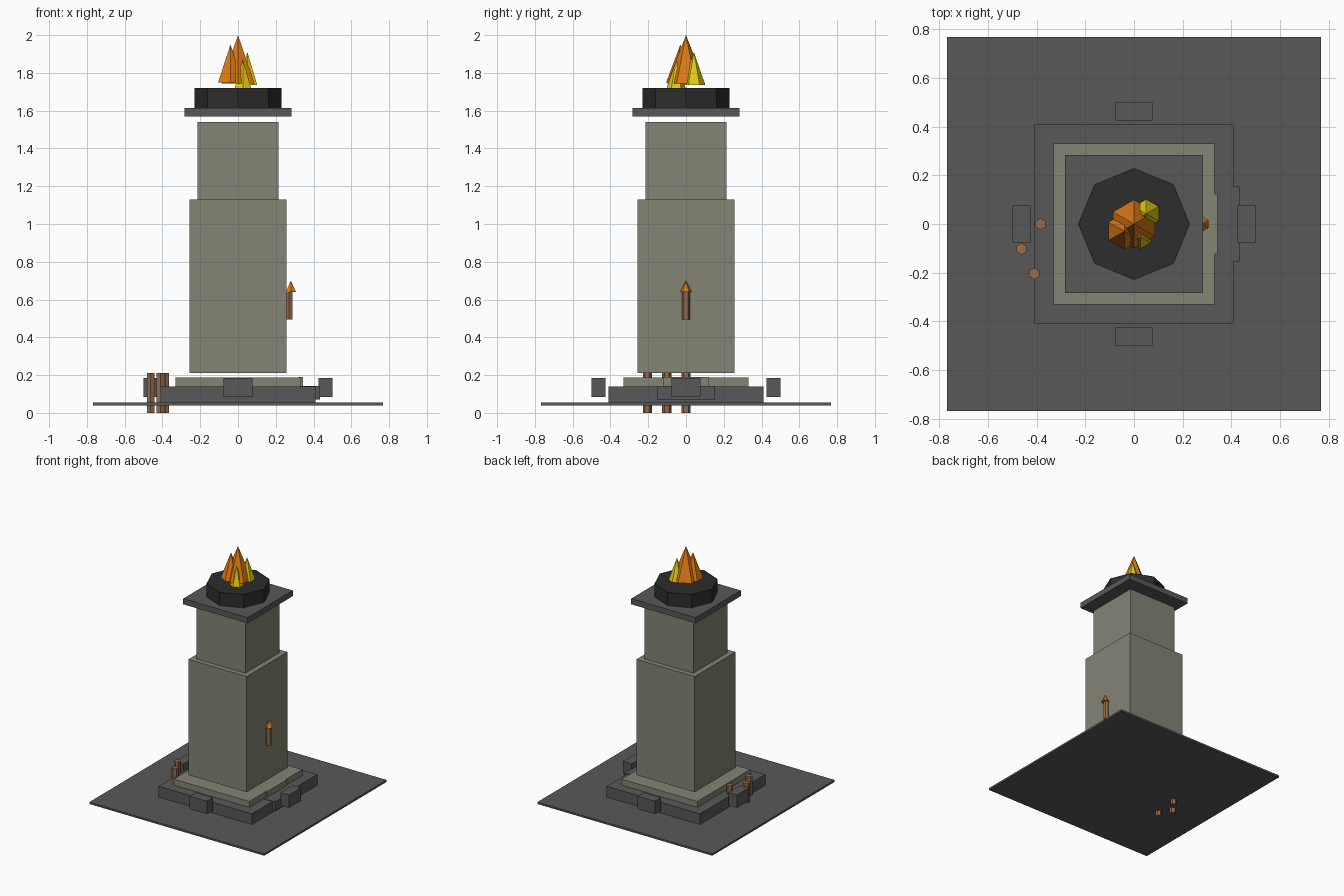
import bpy
import bmesh
from math import sin, cos, tau

default = bpy.data.objects.get("Cube")
if default:
    bpy.data.objects.remove(default, do_unlink=True)


def material(name, rgb):
    # sRGB bytes to linear colour
    lin = [((c / 255 + 0.055) / 1.055) ** 2.4 for c in rgb]
    m = bpy.data.materials.new(name)
    m.use_nodes = True
    m.diffuse_color = (*lin, 1)
    bsdf = m.node_tree.nodes["Principled BSDF"]
    bsdf.inputs["Base Color"].default_value = (*lin, 1)
    return m


dark_stone = material("dark stone", (88, 88, 88))
pale_stone = material("pale stone", (131, 132, 116))
iron = material("black iron", (45, 45, 45))
wood = material("wood", (150, 108, 76))
orange = material("flame orange", (222, 122, 18))
yellow = material("flame yellow", (228, 204, 20))


def finish(name, bm, mat):
    bmesh.ops.recalc_face_normals(bm, faces=bm.faces)
    mesh = bpy.data.meshes.new(name)
    bm.to_mesh(mesh)
    bm.free()
    mesh.materials.append(mat)
    bpy.context.collection.objects.link(bpy.data.objects.new(name, mesh))


def box(name, x, y, z, mat):
    """Box from (low, high) ranges."""
    bm = bmesh.new()
    bmesh.ops.create_cube(bm, size=1)
    for v in bm.verts:
        for i, (lo, hi) in enumerate((x, y, z)):
            v.co[i] = hi if v.co[i] > 0 else lo
    finish(name, bm, mat)


def square(name, half, z, mat):
    box(name, (-half, half), (-half, half), z, mat)


def upright(name, sides, center, radius, z, mat, pointed=False):
    """Prism or pyramid with a corner facing +y."""
    bm = bmesh.new()
    cx, cy = center
    ring = [(cx + radius * sin(tau * k / sides), cy + radius * cos(tau * k / sides))
            for k in range(sides)]
    low = [bm.verts.new((px, py, z[0])) for px, py in ring]
    bm.faces.new(low)
    if pointed:
        tip = bm.verts.new((cx, cy, z[1]))
    else:
        high = [bm.verts.new((px, py, z[1])) for px, py in ring]
        bm.faces.new(high)
    for k in range(sides):
        n = (k + 1) % sides
        bm.faces.new((low[k], low[n], tip) if pointed
                     else (low[k], low[n], high[n], high[k]))
    finish(name, bm, mat)


# Base and tower
square("ground_slab", 0.768, (0.04, 0.055), dark_stone)
square("lower_plinth", 0.41, (0.055, 0.14), dark_stone)
square("upper_plinth", 0.332, (0.14, 0.188), pale_stone)
square("lower_shaft", 0.256, (0.212, 1.13), pale_stone)
square("upper_shaft", 0.215, (1.13, 1.54), pale_stone)
square("cap_slab", 0.283, (1.57, 1.615), dark_stone)

# Entrance steps on the left side
box("lower_step", (0.33, 0.433), (-0.154, 0.154), (0.07, 0.143), dark_stone)
box("upper_step", (0.32, 0.343), (-0.123, 0.123), (0.13, 0.19), pale_stone)

# Kerb blocks on all four sides
near, far = 0.425, 0.5
across, height = (-0.076, 0.076), (0.083, 0.186)
for side, span in (("positive", (near, far)), ("negative", (-far, -near))):
    box(f"kerb_block_x_{side}", span, across, height, dark_stone)
    box(f"kerb_block_y_{side}", across, span, height, dark_stone)

# Wooden posts
for i, spot in enumerate([(-0.385, 0), (-0.462, -0.102), (-0.41, -0.204)]):
    upright(f"post_{i + 1}", 6, spot, 0.024, (0, 0.21), wood)

# Wall torch
upright("torch_handle", 6, (0.27, 0), 0.02, (0.495, 0.645), wood)
upright("torch_flame", 6, (0.28, 0), 0.031, (0.64, 0.70), orange, True)

# Brazier and its fire
upright("brazier", 8, (0, 0), 0.23, (1.615, 1.72), iron)
upright("main_flame", 6, (0, 0), 0.1, (1.745, 2.0), orange, True)
upright("side_flame", 6, (-0.04, -0.03), 0.075, (1.75, 1.95), orange, True)
upright("back_flame", 6, (0.05, 0.042), 0.06, (1.735, 1.91), yellow, True)
upright("small_flame", 6, (0.026, -0.052), 0.05, (1.72, 1.87), yellow, True)
